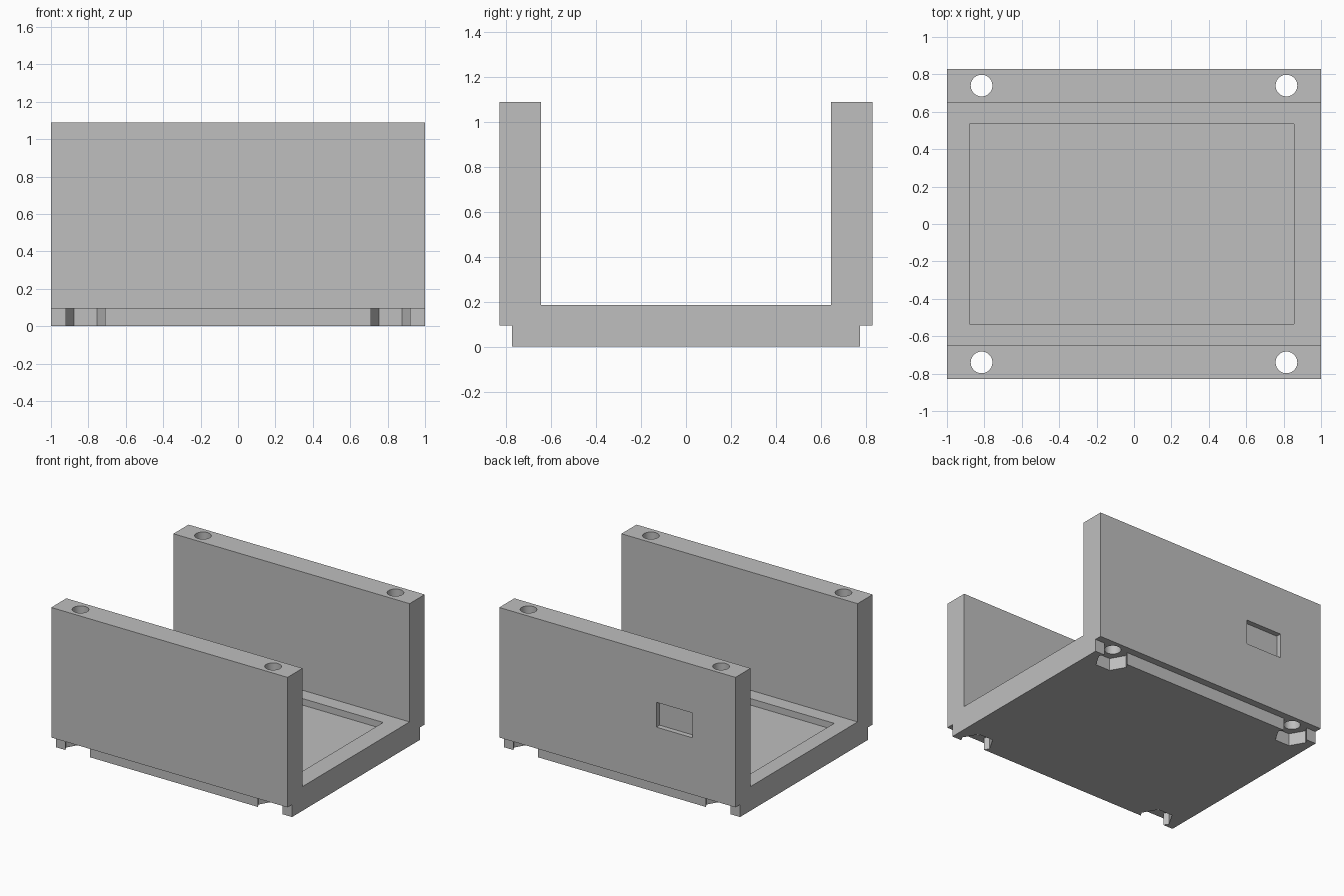
import bpy
import bmesh
import math

cube = bpy.data.objects.get("Cube")
if cube:
    bpy.data.objects.remove(cube, do_unlink=True)

# Main sizes
HALF_X, HALF_Y, LIP_Y, INNER_Y = 1.0, 0.83, 0.775, 0.647
TOP, FLOOR, LIP_Z = 1.09, 0.185, 0.095
BOLT_X, BOLT_Y = 0.815, 0.74

grey = bpy.data.materials.new("plain grey")
grey.use_nodes = True
grey.diffuse_color = (0.52, 0.52, 0.52, 1)
grey.node_tree.nodes["Principled BSDF"].inputs["Base Color"].default_value = grey.diffuse_color


def add_object(name, bm):
    bmesh.ops.recalc_face_normals(bm, faces=bm.faces)
    mesh = bpy.data.meshes.new(name)
    bm.to_mesh(mesh)
    bm.free()
    mesh.materials.append(grey)
    obj = bpy.data.objects.new(name, mesh)
    bpy.context.collection.objects.link(obj)
    return obj


def prism(name, outline, direction):
    """Extrude a closed outline of 3D points along a direction."""
    bm = bmesh.new()
    face = bm.faces.new([bm.verts.new(p) for p in outline])
    new = bmesh.ops.extrude_face_region(bm, geom=[face])["geom"]
    bmesh.ops.translate(bm, vec=direction,
                        verts=[v for v in new if isinstance(v, bmesh.types.BMVert)])
    return add_object(name, bm)


def box(name, x0, x1, y0, y1, z0, z1):
    return prism(name, [(x0, y0, z0), (x1, y0, z0), (x1, y1, z0), (x0, y1, z0)],
                 (0, 0, z1 - z0))


def column(name, x, y, radius, sides, z0, z1):
    ring = [(x + radius * math.cos(2 * math.pi * i / sides),
             y + radius * math.sin(2 * math.pi * i / sides), z0) for i in range(sides)]
    return prism(name, ring, (0, 0, z1 - z0))


def cut(target, cutter):
    mod = target.modifiers.new("cut", "BOOLEAN")
    mod.operation = "DIFFERENCE"
    mod.solver = "EXACT"
    mod.object = cutter
    bpy.ops.object.modifier_apply(modifier=mod.name)
    bpy.data.objects.remove(cutter, do_unlink=True)


# Channel body: U section with a stepped lip under each wall
half = [(LIP_Y, 0), (LIP_Y, LIP_Z), (HALF_Y, LIP_Z), (HALF_Y, TOP),
        (INNER_Y, TOP), (INNER_Y, FLOOR)]
section = half + [(-y, z) for y, z in reversed(half)]
body = prism("channel_body", [(-HALF_X, y, z) for y, z in section], (2 * HALF_X, 0, 0))
bpy.context.view_layer.objects.active = body
body.select_set(True)

# Shallow floor recess and small blind recess in the back wall
cut(body, box("floor_recess", -0.88, 0.855, -0.535, 0.535, 0.135, 0.3))
cut(body, box("wall_recess", -0.635, -0.33, 0.79, 0.9, 0.53, 0.72))

# Bolt holes through the walls, with hexagonal nut pockets beneath
for sx in (-1, 1):
    for sy in (-1, 1):
        x, y = sx * BOLT_X, sy * BOLT_Y
        cut(body, column("nut_pocket", x, y, 0.1235, 6, -0.1, LIP_Z))
        cut(body, column("bolt_hole", x, y, 0.058, 40, -0.1, TOP + 0.1))

bpy.ops.object.shade_smooth_by_angle(angle=math.radians(30))
